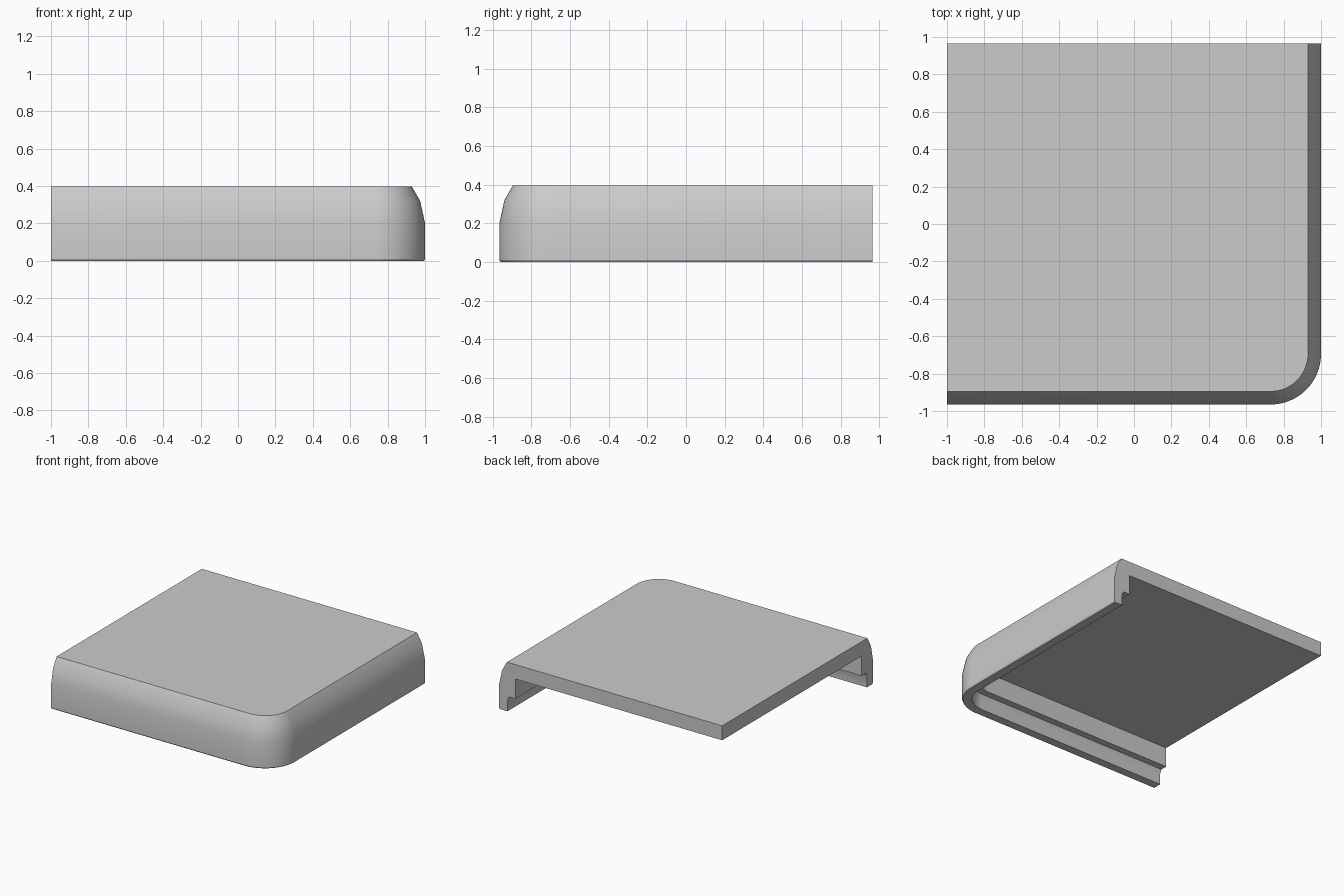
import bpy, bmesh, math

cube = bpy.data.objects.get("Cube")
if cube:
    bpy.data.objects.remove(cube)

HX, HY = 1.0, 0.965      # half extents
TOP, UNDER = 0.397, 0.28 # slab heights
R, STEPS = 0.27, 16      # outer corner radius and its segments

# Rim cross-section: (inset from the outer side, height), from the underside round to the top
profile = [(0.145, UNDER), (0.145, 0.12), (0.09, 0.12), (0.075, 0.09), (0.075, 0),
           (0.006, 0), (0, 0.01), (0, 0.2), (0.026, 0.32), (0.07, TOP)]

grey = bpy.data.materials.new("plain_grey")
grey.use_nodes = True
colour = (0.6, 0.6, 0.6, 1)
grey.diffuse_color = colour
grey.node_tree.nodes["Principled BSDF"].inputs["Base Color"].default_value = colour

bm = bmesh.new()


def rail(inset, z):
    """Line of vertices along the right side, round the corner and along the front."""
    pts = [(HX - inset, HY)]
    for i in range(STEPS + 1):
        a = -math.pi / 2 * i / STEPS
        r = R - inset
        pts.append((HX - R + r * math.cos(a), R - HY + r * math.sin(a)))
    pts.append((-HX, inset - HY))
    return [bm.verts.new((x, y, z)) for x, y in pts]


# Rim skin
rails = [rail(d, z) for d, z in profile]
for a, b in zip(rails, rails[1:]):
    for i in range(len(a) - 1):
        bm.faces.new((a[i], a[i + 1], b[i + 1], b[i]))

# Slab faces and the two cut ends
low = bm.verts.new((-HX, HY, UNDER))
high = bm.verts.new((-HX, HY, TOP))
bm.faces.new(rails[0] + [low])
bm.faces.new(rails[-1] + [high])
for end in (0, -1):
    bm.faces.new([r[end] for r in rails] + [high, low])

bmesh.ops.recalc_face_normals(bm, faces=bm.faces)
mesh = bpy.data.meshes.new("lid_corner")
bm.to_mesh(mesh)
bm.free()
mesh.materials.append(grey)
lid = bpy.data.objects.new("lid_corner", mesh)
bpy.context.collection.objects.link(lid)

# Smooth rim with crisp edges
bpy.ops.object.select_all(action='DESELECT')
lid.select_set(True)
bpy.context.view_layer.objects.active = lid
bpy.ops.object.shade_smooth_by_angle(angle=math.radians(30))
